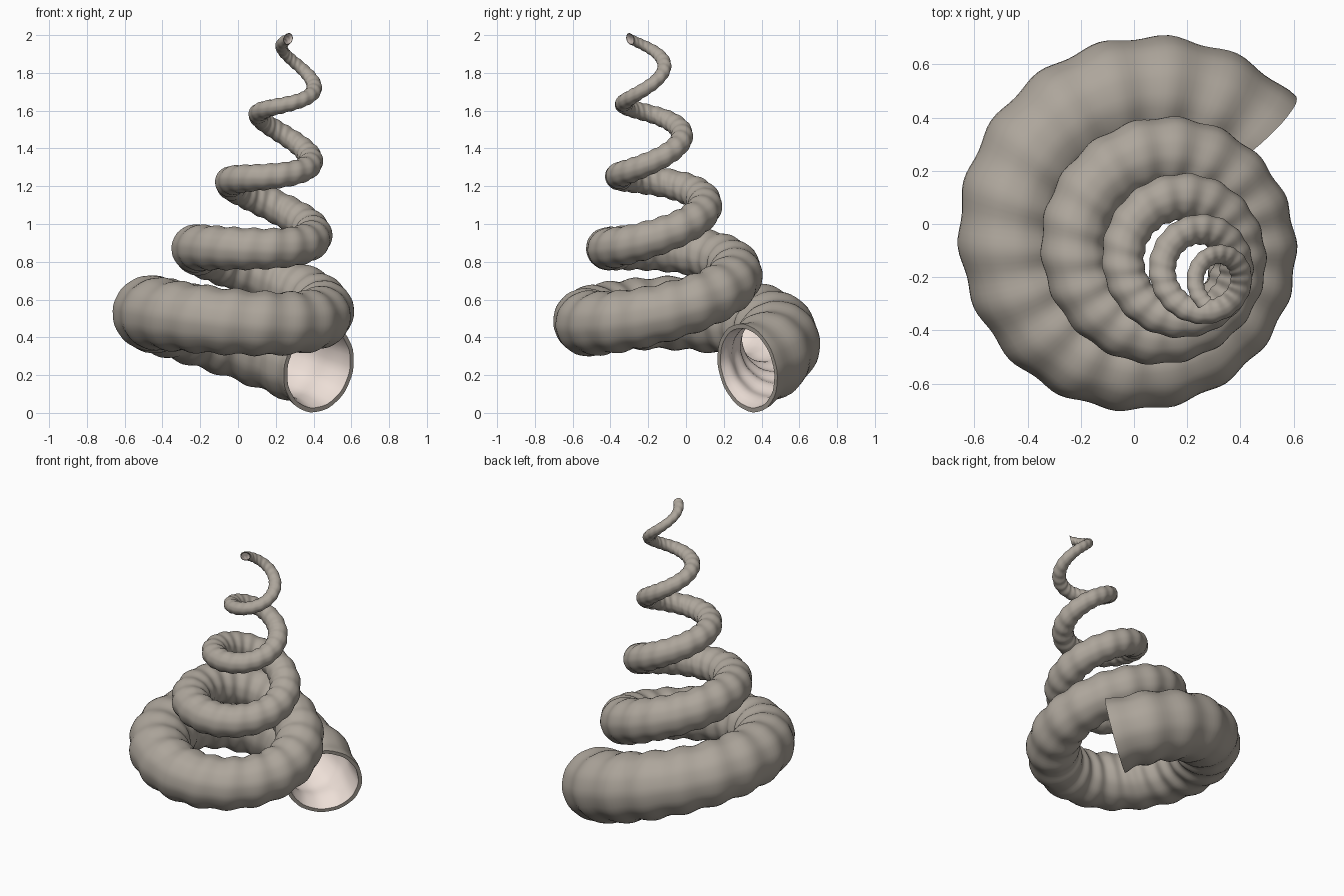
import bpy, math
from mathutils import Vector

if "Cube" in bpy.data.objects:
    bpy.data.objects.remove(bpy.data.objects["Cube"])

TURNS, RIBS, STEPS, SIDES = 4.5, 18, 8, 48
START = math.radians(40)          # aperture direction seen from above
AXIS = Vector((0.203, -0.107, 1)).normalized()
U = (Vector((1, 0, 0)) - AXIS * AXIS.x).normalized()
V = AXIS.cross(U)


def ring(t, scale):
    """One cross-section, t turns up from the aperture."""
    a = START + math.tau * t
    h = 0.285 + 0.375 * t
    centre = Vector((-0.008 + 0.203 * (h - 0.285), -0.055 - 0.107 * (h - 0.285), h))
    out = U * math.cos(a) + V * math.sin(a)
    centre += out * 0.58 * math.exp(-0.41 * t)
    r = 0.23 * math.exp(-0.45 * t) * (1 + 0.04 * math.cos(math.tau * RIBS * t)) * scale
    pts = []
    for j in range(SIDES):
        p = math.tau * j / SIDES
        rr = r * (1 + 0.005 * math.cos(12 * p))
        pts.append(centre + (out * math.cos(p) + AXIS * math.sin(p)) * rr)
    return pts


def make_object(name, rings, colour, flip=False):
    verts = [p for r in rings for p in r]
    faces = []
    for i in range(len(rings) - 1):
        for j in range(SIDES):
            k = (j + 1) % SIDES
            f = (i * SIDES + j, i * SIDES + k, (i + 1) * SIDES + k, (i + 1) * SIDES + j)
            faces.append(f if flip else f[::-1])
    me = bpy.data.meshes.new(name)
    me.from_pydata(verts, [], faces)
    me.update()
    me.shade_smooth()
    mat = bpy.data.materials.new(name + "_colour")
    mat.diffuse_color = colour
    mat.use_nodes = True
    mat.node_tree.nodes["Principled BSDF"].inputs["Base Color"].default_value = mat.diffuse_color
    me.materials.append(mat)
    ob = bpy.data.objects.new(name, me)
    bpy.context.collection.objects.link(ob)
    return ob


n = int(TURNS * RIBS * STEPS)
ts = [TURNS * i / n for i in range(n + 1)]
outer = [ring(t, 1.0) for t in ts]
inner = [ring(t, 0.9) for t in ts]

# Ribbed outer wall, pale lining and the rim joining them at the aperture
SHELL = (0.42, 0.38, 0.33, 1)
make_object("shell_wall", outer, SHELL, flip=False)
make_object("shell_lining", inner, (0.85, 0.74, 0.68, 1), flip=True)
make_object("aperture_rim", [inner[0], outer[0]], SHELL, flip=False)
make_object("tip_rim", [outer[-1], inner[-1]], SHELL, flip=False)
